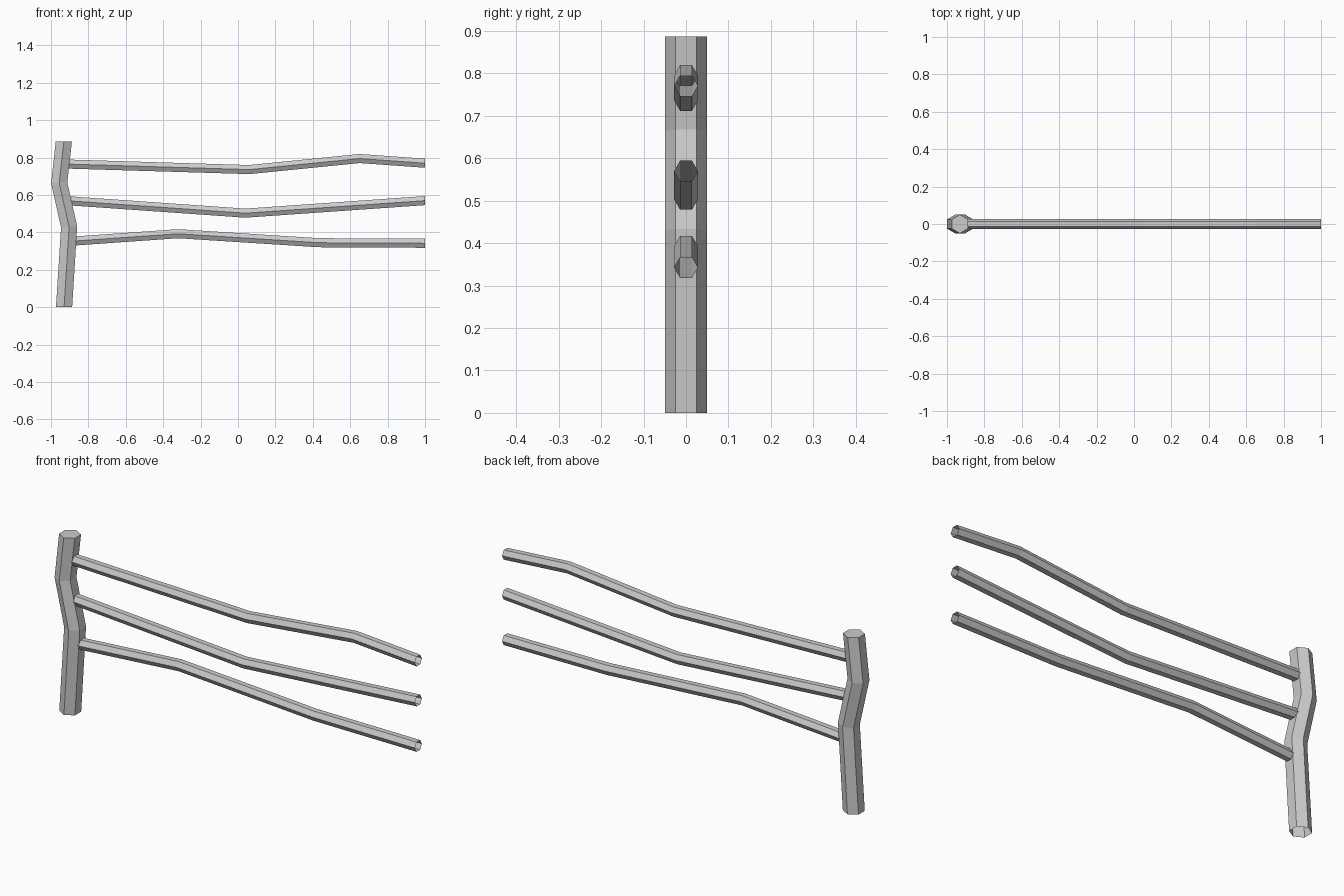
import bpy, bmesh, math
from mathutils import Vector

cube = bpy.data.objects.get("Cube")
if cube:
    bpy.data.objects.remove(cube)

wood = bpy.data.materials.new("light_grey")
wood.use_nodes = True
wood.diffuse_color = (0.6, 0.6, 0.6, 1)
wood.node_tree.nodes["Principled BSDF"].inputs["Base Color"].default_value = (0.6, 0.6, 0.6, 1)


def hex_tube(name, path, radius, cap_end=False):
    """Sweep a six-sided section along an (x, z) path, mitred at the bends."""
    pts = [Vector((x, 0, z)) for x, z in path]
    side = Vector((0, 1, 0))
    bm = bmesh.new()
    rings = []
    last = len(pts) - 1
    for i, p in enumerate(pts):
        if 0 < i < last:
            along = (pts[i] - pts[i - 1]).normalized() + (pts[i + 1] - pts[i]).normalized()
        else:
            # open ends are cut square to the main axis
            d = pts[-1] - pts[0]
            along = Vector((1, 0, 0)) if abs(d.x) > abs(d.z) else Vector((0, 0, 1))
        up = side.cross(along.normalized())
        ring = []
        for k in range(6):
            a = math.radians(60 * k)
            ring.append(bm.verts.new(p + radius * (side * math.cos(a) + up * math.sin(a))))
        rings.append(ring)
    for r, s in zip(rings, rings[1:]):
        for k in range(6):
            n = (k + 1) % 6
            bm.faces.new((r[k], r[n], s[n], s[k]))
    if cap_end:
        bm.faces.new(rings[-1])
    bm.normal_update()
    me = bpy.data.meshes.new(name)
    bm.to_mesh(me)
    bm.free()
    me.materials.append(wood)
    ob = bpy.data.objects.new(name, me)
    bpy.context.collection.objects.link(ob)


# Crooked upright, capped on top
hex_tube("post", [(-0.93, 0), (-0.903, 0.43), (-0.956, 0.665), (-0.931, 0.887)], 0.05, True)

# Three bent rails running into the post
rails = {
    "top_rail": [(-0.93, 0.766), (0.06, 0.736), (0.65, 0.795), (1, 0.77)],
    "middle_rail": [(-0.92, 0.57), (0.04, 0.503), (1, 0.57)],
    "bottom_rail": [(-0.905, 0.352), (-0.32, 0.393), (0.43, 0.345), (1, 0.342)],
}
for name, path in rails.items():
    hex_tube(name, path, 0.028)
